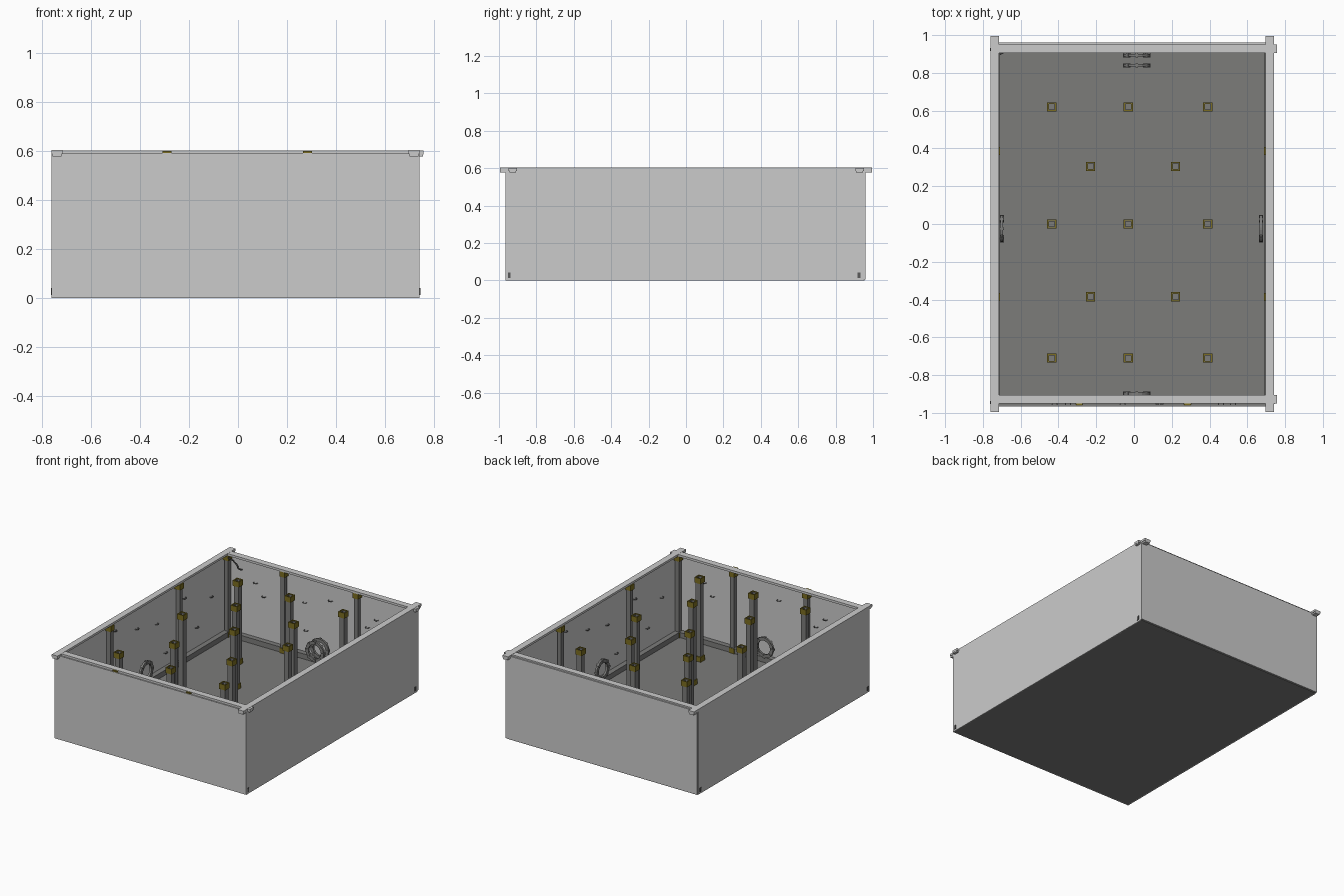
import bpy, bmesh, math
from mathutils import Vector, Matrix

if "Cube" in bpy.data.objects:
    bpy.data.objects.remove(bpy.data.objects["Cube"])


def mat(name, rgb):
    m = bpy.data.materials.new(name)
    m.diffuse_color = (*rgb, 1)
    m.use_nodes = True
    m.node_tree.nodes["Principled BSDF"].inputs["Base Color"].default_value = m.diffuse_color
    return m


LIGHT = mat("light grey", (0.60, 0.60, 0.60))
DARK = mat("dark grey", (0.20, 0.20, 0.195))
GOLD = mat("dull gold", (0.20, 0.155, 0.015))
BLACK = mat("charcoal", (0.10, 0.10, 0.10))


def finish(name, bm, m):
    bmesh.ops.recalc_face_normals(bm, faces=bm.faces)
    me = bpy.data.meshes.new(name)
    bm.to_mesh(me)
    bm.free()
    me.materials.append(m)
    ob = bpy.data.objects.new(name, me)
    bpy.context.collection.objects.link(ob)
    return ob


def box(name, x0, x1, y0, y1, z0, z1, m):
    bm = bmesh.new()
    c = Vector(((x0 + x1) / 2, (y0 + y1) / 2, (z0 + z1) / 2))
    s = (x1 - x0, y1 - y0, z1 - z0)
    bmesh.ops.create_cube(bm, size=1, matrix=Matrix.Translation(c) @ Matrix.Diagonal((*s, 1)))
    return finish(name, bm, m)


def tube(name, x, y, z0, z1, w, t, m):
    """Square hollow tube standing upright."""
    bm = bmesh.new()
    rings = []
    for h, z in ((w / 2, z0), (w / 2, z1), (w / 2 - t, z1), (w / 2 - t, z0)):
        rings.append([bm.verts.new((x + sx * h, y + sy * h, z))
                      for sx, sy in ((-1, -1), (1, -1), (1, 1), (-1, 1))])
    for a, b in zip(rings, rings[1:] + rings[:1]):
        for i in range(4):
            j = (i + 1) % 4
            bm.faces.new((a[i], a[j], b[j], b[i]))
    return finish(name, bm, m)


def wire(name, pts, r, m):
    cu = bpy.data.curves.new(name, "CURVE")
    cu.dimensions = "3D"
    cu.bevel_depth = r
    cu.bevel_resolution = 1
    cu.use_fill_caps = True
    sp = cu.splines.new("POLY")
    sp.points.add(len(pts) - 1)
    for p, co in zip(sp.points, pts):
        p.co = (*co, 1)
    cu.materials.append(m)
    ob = bpy.data.objects.new(name, cu)
    bpy.context.collection.objects.link(ob)
    return ob


# floor and wall panels
L, R, F, B = -0.76, 0.74, -0.965, 0.96
WT = 0.592
box("floor_panel", L + 0.005, R - 0.005, F + 0.005, B - 0.005, 0, 0.01, DARK)
box("left_wall", L, L + 0.008, F, B - 0.012, 0, WT, LIGHT)
box("right_wall", R - 0.008, R, F, B - 0.012, 0, WT, LIGHT)
box("front_wall", L + 0.008, R - 0.008, F, F + 0.008, 0, WT, LIGHT)
box("back_wall", L, R, B - 0.01, B, 0.006, WT, LIGHT)

# top rim: long bars run past the corners, cross bars sit between
for side, x in (("left", -0.7375), ("right", 0.7175)):
    box(side + "_rim_bar", x - 0.0225, x + 0.0225, -0.995, 0.995, 0.588, 0.603, LIGHT)
    for y in (-0.955, 0.955):
        box(side + "_rim_end", x - 0.018, x + 0.018, y - 0.04, y + 0.04, 0.577, 0.588, LIGHT)
for side, y in (("front", -0.927), ("back", 0.928)):
    box(side + "_rim_bar", -0.76, 0.757, y - 0.0225, y + 0.0225, 0.586, 0.602, LIGHT)
    for x in (-0.737, 0.735):
        box(side + "_rim_end", x - 0.02, x + 0.02, y - 0.018, y + 0.018, 0.578, 0.588, LIGHT)

# bottom frame
for x in (-0.73, 0.71):
    box("bottom_side_bar", x - 0.018, x + 0.018, -0.94, 0.94, 0.012, 0.048, DARK)
for y in (-0.933, 0.93):
    box("bottom_cross_bar", -0.712, 0.692, y - 0.018, y + 0.018, 0.012, 0.048, DARK)


def post(name, x, y, top, w=0.046):
    tube(name, x, y, 0.01, top - 0.005, w - 0.012, 0.004, DARK)
    for z0, z1 in ((0.01, 0.045), (top - 0.038, top)):
        tube(name + "_cap", x, y, z0, z1, w, 0.007, GOLD)


# free-standing posts in a staggered grid
for row, (y, xs) in enumerate(((-0.71, (-0.435, -0.03, 0.39)), (-0.385, (-0.23, 0.22)),
                               (0.0, (-0.435, -0.03, 0.39)), (0.305, (-0.23, 0.22)),
                               (0.62, (-0.435, -0.03, 0.39)))):
    for x in xs:
        post("inner_post", x, y, 0.6, 0.049)

# posts along the walls and in the corners
for x in (-0.73, 0.71):
    for y in (-0.93, -0.387, 0.387, 0.927):
        post("wall_post", x, y, 0.587, 0.042)
for x in (-0.29, 0.283):
    for y in (-0.934, 0.927):
        post("wall_post", x, y, 0.587, 0.042)
    box("front_clip", x - 0.018, x + 0.018, -0.962, -0.945, 0.59, 0.6, GOLD)


def ring(name, loc, rot, r=0.072):
    """Octagonal pipe collar with lugs on its rim."""
    bm = bmesh.new()
    M = Matrix.Translation(loc) @ rot
    n = 16
    loops = []
    for rad, h in ((r, -0.007), (r, 0.007), (r * 0.68, 0.007), (r * 0.68, -0.007)):
        loops.append([bm.verts.new(M @ Vector((rad * math.cos(i * math.tau / n),
                                               rad * math.sin(i * math.tau / n), h)))
                      for i in range(n)])
    for a, b in zip(loops, loops[1:] + loops[:1]):
        for i in range(n):
            j = (i + 1) % n
            bm.faces.new((a[i], a[j], b[j], b[i]))
    for i in range(8):
        bmesh.ops.create_cube(bm, size=1, matrix=M @ Matrix.Rotation(i * math.tau / 8, 4, "Z")
                              @ Matrix.Translation((r * 0.88, 0, 0))
                              @ Matrix.Diagonal((0.02, 0.014, 0.022, 1)))
    finish(name, bm, DARK)


face_x = Matrix.Rotation(math.pi / 2, 4, "Y")
face_y = Matrix.Rotation(math.pi / 2, 4, "X")
for x in (-0.70, 0.672):
    ring("side_collar", (x, -0.025, 0.13), face_x)
for y in (-0.897, 0.84, 0.893):
    ring("end_collar", (0.015, y, 0.13), face_y)

# small wall clips, half loops standing off the panels
side_clips = ((-0.305, 0.51), (-0.06, 0.43), (0.16, 0.38), (0.26, 0.14),
              (0.61, 0.185), (0.47, 0.445), (0.77, 0.34))
end_clips = ((-0.525, 0.43), (-0.46, 0.35), (-0.14, 0.395), (0.06, 0.46),
             (-0.13, 0.2), (0.35, 0.35), (0.42, 0.42))
arc = [(0.014 * math.cos(a), 0.018 * math.sin(a)) for a in (i * math.pi / 6 for i in range(7))]
for y, z in side_clips:
    wire("left_clip", [(L + 0.008 + v, y + u, z) for u, v in arc], 0.0025, DARK)
    wire("right_clip", [(R - 0.008 - v, -y + u, z) for u, v in arc], 0.0025, DARK)
for x, z in end_clips:
    wire("back_clip", [(x + u, B - 0.01 - v, z) for u, v in arc], 0.0025, DARK)
    wire("front_inner_clip", [(-x + u, F + 0.008 + v, z) for u, v in arc], 0.0025, DARK)

# bent cable in the back left corner
wire("corner_cable", [(-0.71, 0.90, 0.575), (-0.68, 0.915, 0.56), (-0.65, 0.92, 0.53),
                      (-0.645, 0.925, 0.505), (-0.62, 0.935, 0.50)], 0.005, BLACK)

# little corner brackets at the foot of the side walls
for y in (-0.945, 0.925):
    for x in (R, L):
        box("foot_bracket", x - 0.003, x + 0.003, y - 0.008, y + 0.008, 0.012, 0.042, BLACK)
